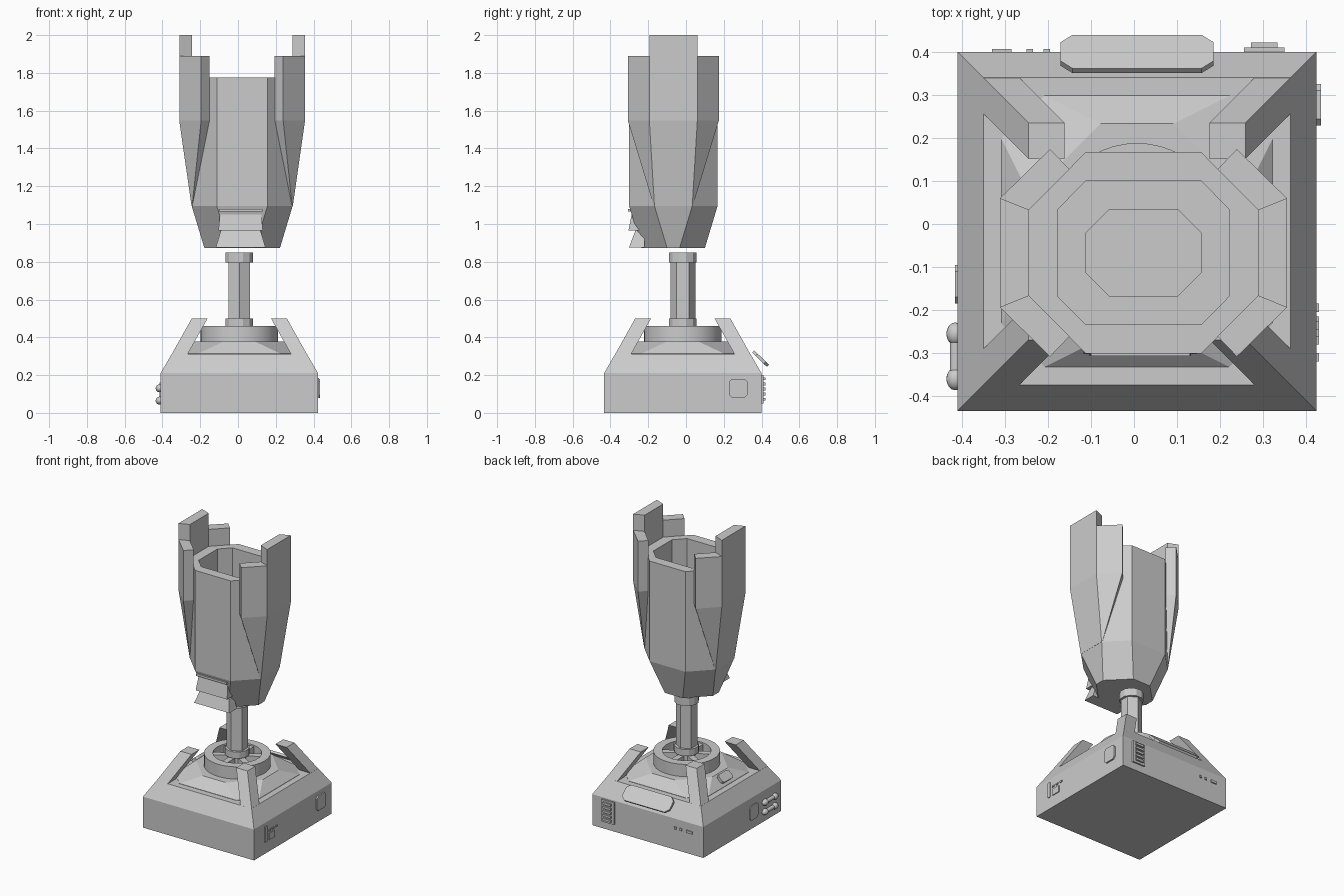
import bpy, bmesh, math
from mathutils import Vector, Matrix

if "Cube" in bpy.data.objects:
    bpy.data.objects.remove(bpy.data.objects["Cube"])

GREY = bpy.data.materials.new("plain_grey")
GREY.diffuse_color = (0.6, 0.6, 0.6, 1)
GREY.use_nodes = True
GREY.node_tree.nodes["Principled BSDF"].inputs["Base Color"].default_value = GREY.diffuse_color
BASE = Vector((0.007, -0.017, 0))     # centre of the plinth and stem
CUP = Vector((0.022, -0.067, 0))      # centre of the cup


def finish(name, bm, loc=(0, 0, 0), smooth=False):
    bmesh.ops.recalc_face_normals(bm, faces=bm.faces)
    me = bpy.data.meshes.new(name)
    bm.to_mesh(me)
    bm.free()
    ob = bpy.data.objects.new(name, me)
    ob.location = loc
    me.materials.append(GREY)
    bpy.context.collection.objects.link(ob)
    if smooth:
        bpy.ops.object.select_all(action='DESELECT')
        ob.select_set(True)
        bpy.context.view_layer.objects.active = ob
        bpy.ops.object.shade_smooth_by_angle(angle=math.radians(35))
    return ob


def add_loft(bm, rings, close=False):
    """Join rings of points; cap the ends, or join last to first."""
    vs = [[bm.verts.new(p) for p in r] for r in rings]
    n = len(vs[0])
    pairs = list(zip(vs, vs[1:])) + ([(vs[-1], vs[0])] if close else [])
    for a, b in pairs:
        for i in range(n):
            bm.faces.new((a[i], a[(i + 1) % n], b[(i + 1) % n], b[i]))
    if not close:
        bm.faces.new(vs[0][::-1])
        bm.faces.new(vs[-1])


def loft(name, rings, loc=(0, 0, 0), close=False, smooth=False):
    bm = bmesh.new()
    add_loft(bm, rings, close)
    return finish(name, bm, loc, smooth)


def octo(hx, hy, cx, cy, z):
    """Octagon with half sizes hx, hy; front flat half cx, side flat half cy."""
    return [(cx, -hy, z), (hx, -cy, z), (hx, cy, z), (cx, hy, z),
            (-cx, hy, z), (-hx, cy, z), (-hx, -cy, z), (-cx, -hy, z)]


def square(h, z, x=0, y=0):
    return [(x - h, y - h, z), (x + h, y - h, z), (x + h, y + h, z), (x - h, y + h, z)]


def circle(r, z, n, turn=0.0):
    return [(r * math.cos(turn + math.tau * i / n), r * math.sin(turn + math.tau * i / n), z)
            for i in range(n)]


def box(name, x0, x1, y0, y1, z0, z1):
    return loft(name, [[(x0, y0, z), (x1, y0, z), (x1, y1, z), (x0, y1, z)] for z in (z0, z1)])


# Plinth: square block, sloped skirt, octagonal upper step
loft("plinth", [square(0.417, 0), square(0.417, 0.21), square(0.357, 0.313)], BASE)
loft("plinth_step", [octo(0.315, 0.315, 0.215, 0.215, 0.30), octo(0.315, 0.315, 0.215, 0.215, 0.315),
                     octo(0.25, 0.25, 0.085, 0.085, 0.377)], BASE)

# Leaning square corner posts
for sx in (-1, 1):
    for sy in (-1, 1):
        a, b = 0.375, 0.21
        loft("corner_post", [square(0.042, 0.205, sx * a, sy * a),
                             square(0.042, 0.50, sx * b, sy * b)], BASE)

# Turntable ring with spokes
loft("ring", [circle(0.205, 0.37, 48), circle(0.205, 0.46, 48), circle(0.15, 0.46, 48),
              circle(0.15, 0.37, 48)], BASE, close=True, smooth=True)
bm = bmesh.new()
for k in range(6):
    m = Matrix.Rotation(math.tau * k / 6 + math.pi / 6, 4, 'Z')
    add_loft(bm, [[m @ Vector(p) for p in ((0.05, -0.02, z), (0.16, -0.02, z), (0.16, 0.02, z), (0.05, 0.02, z))]
                  for z in (0.37, 0.45)])
finish("ring_spokes", bm, BASE)

# Six-sided stem with collars
loft("stem", [circle(0.066, z, 6, math.pi / 6) for z in (0.375, 0.80)], BASE)
for z0, z1 in ((0.455, 0.50), (0.795, 0.848)):
    loft("stem_collar", [circle(0.076, z, 12, math.pi / 12) for z in (z0, z1)], BASE)

# Cup: octagonal shell with stepped hollow
loft("cup", [octo(0.20, 0.167, 0.067, 0.033, 0.873), octo(0.267, 0.234, 0.134, 0.10, 1.095),
             octo(0.267, 0.234, 0.134, 0.10, 1.775), octo(0.20, 0.167, 0.134, 0.10, 1.775),
             octo(0.20, 0.167, 0.134, 0.10, 1.10), octo(0.135, 0.10, 0.08, 0.045, 1.10),
             octo(0.135, 0.10, 0.08, 0.045, 1.0)], CUP)

# Side fins: a tall middle plate and two lower diagonal wings on each side
for side in (-1, 1):
    bm = bmesh.new()
    mid = [(0.333, -0.127), (0.333, 0.127), (0.266, 0.10), (0.266, -0.10)]
    low = [(0.268, -0.10), (0.268, 0.10), (0.262, 0.10), (0.262, -0.10)]
    add_loft(bm, [[(side * x, y, z) for x, y in ring]
                  for ring, z in ((low, 1.095), (mid, 1.548), (mid, 2.0))])
    for sy in (-1, 1):
        wing = [(0.333, 0.127), (0.217, 0.241), (0.172, 0.194), (0.266, 0.10)]
        tip = [(0.268, 0.10), (0.265, 0.103), (0.262, 0.102), (0.262, 0.10)]
        add_loft(bm, [[(side * x, sy * y, z) for x, y in ring]
                      for ring, z in ((tip, 1.095), (wing, 1.548), (wing, 1.89))])
    finish("side_fin", bm, CUP)

# Louvres on the cup's lower front
for z0, z1, y0, y1, w0, w1 in ((0.875, 0.965, -0.302, -0.268, 0.132, 0.105),
                               (0.965, 1.065, -0.305, -0.285, 0.118, 0.108)):
    loft("front_louvre", [[(-w, y, z), (w, y, z), (w, -0.22, z), (-w, -0.22, z)]
                          for w, y, z in ((w0, y0, z0), (w1, y1, z1))], (0.014, 0, 0))
box("louvre_lip", -0.10, 0.13, -0.307, -0.29, 1.065, 1.08)

# Tilted plate on the back
plate = loft("back_plate", [octo(0.178, 0.054, 0.15, 0.03, z) for z in (-0.008, 0.008)],
             (0.007, 0.395, 0.287))
plate.rotation_euler.x = -math.radians(44)

# Back vent and small studs
box("vent_frame", 0.255, 0.35, 0.395, 0.41, 0.05, 0.20)
for i in range(5):
    z = 0.065 + i * 0.027
    box("vent_slat", 0.272, 0.333, 0.40, 0.422, z, z + 0.015)
for x0, x1 in ((-0.33, -0.285), (-0.25, -0.235), (-0.21, -0.195)):
    box("back_stud", x0, x1, 0.395, 0.407, 0.14, 0.157)

# Right side fittings
R = BASE.x + 0.417
for y0, y1, z0, z1 in ((-0.32, -0.30, 0.08, 0.185), (-0.275, -0.215, 0.08, 0.125), (-0.28, -0.26, 0.14, 0.15),
                       (-0.245, -0.225, 0.14, 0.15), (-0.205, -0.185, 0.14, 0.15)):
    box("right_fitting", R - 0.01, R + 0.006, y0, y1, z0, z1)
loft("right_hatch", [[(x, 0.277 + y, 0.13 + z) for y, z, _ in octo(0.048, 0.05, 0.033, 0.035, 0)]
                     for x in (R - 0.01, R + 0.01)])

# Left side hatch and twin handles with round ends
L = BASE.x - 0.417
loft("left_hatch", [[(x, -0.14 + y, 0.11 + z) for y, z, _ in octo(0.045, 0.05, 0.03, 0.035, 0)]
                    for x in (L + 0.01, L - 0.006)])
for z in (0.065, 0.13):
    bm = bmesh.new()
    for y in (-0.255, -0.36):
        m = Matrix.Translation((L - 0.005, y, z)) @ Matrix.Diagonal((1, 1.25, 1, 1))
        bmesh.ops.create_uvsphere(bm, u_segments=16, v_segments=10, radius=0.021, matrix=m)
    m = Matrix.Translation((L - 0.005, -0.308, z)) @ Matrix.Rotation(math.pi / 2, 4, 'X')
    bmesh.ops.create_cone(bm, cap_ends=True, segments=16, radius1=0.013, radius2=0.013, depth=0.11, matrix=m)
    finish("left_handle", bm, smooth=True)

# Small device on the left slope
dev = loft("slope_device", [octo(0.03, 0.055, 0.02, 0.04, z) for z in (-0.015, 0.015)], (-0.275, -0.02, 0.352))
dev.rotation_euler.y = -math.radians(43)
